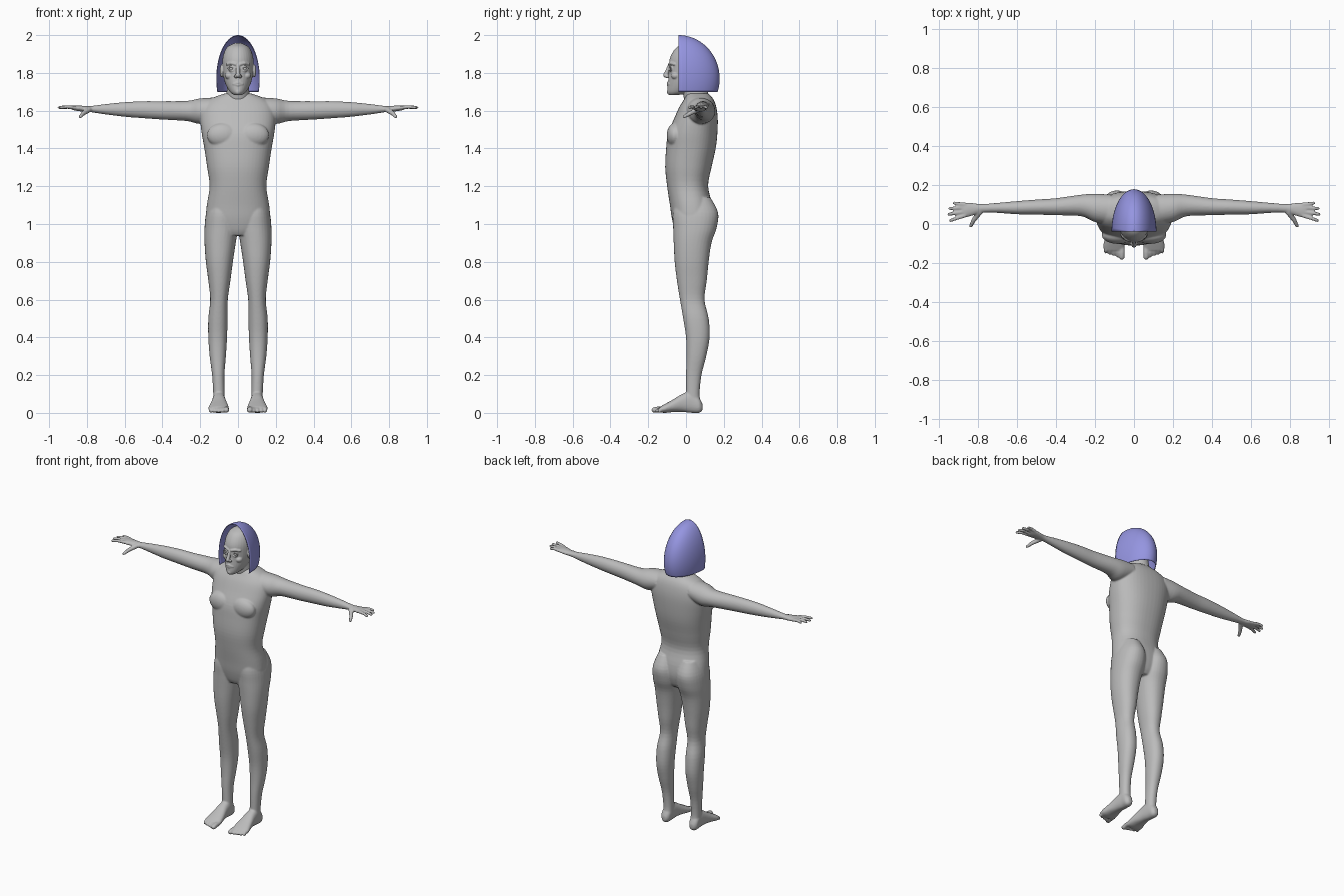
import bpy, bmesh, math
from mathutils import Vector, Matrix

cube = bpy.data.objects.get("Cube")
if cube:
    bpy.data.objects.remove(cube, do_unlink=True)


def material(name, color):
    mat = bpy.data.materials.new(name)
    mat.use_nodes = True
    mat.diffuse_color = (*color, 1)
    mat.node_tree.nodes["Principled BSDF"].inputs["Base Color"].default_value = (*color, 1)
    return mat


grey = material("body grey", (0.5, 0.5, 0.5))
violet = material("hood violet", (0.3, 0.3, 0.75))


def smooth_rows(rows, steps=4):
    """Catmull-Rom interpolation of section rows."""
    pts = [Vector(r) for r in rows]
    pts = [pts[0]] + pts + [pts[-1]]
    out = []
    for a, b, c, d in zip(pts, pts[1:], pts[2:], pts[3:]):
        for i in range(steps):
            t = i / steps
            out.append(b + (c - a) * (t / 2) + (a * 2 - b * 5 + c * 4 - d) * (t * t / 2)
                       + (b * 3 - a - c * 3 + d) * (t ** 3 / 2))
    return out + [pts[-1]]


def loft(bm, axis, rows, power=2.0, sides=32):
    """Rows are (position on axis, min and max on each of the other two axes)."""
    u, v = [i for i in range(3) if i != axis]
    rings = []
    for t, u0, u1, v0, v1 in smooth_rows(rows):
        ring = []
        for k in range(sides):
            a = math.tau * k / sides
            c, s = math.cos(a), math.sin(a)
            p = Vector((0, 0, 0))
            p[axis] = t
            p[u] = (u0 + u1) / 2 + (u1 - u0) / 2 * math.copysign(abs(c) ** (2 / power), c)
            p[v] = (v0 + v1) / 2 + (v1 - v0) / 2 * math.copysign(abs(s) ** (2 / power), s)
            ring.append(bm.verts.new(p))
        rings.append(ring)
    for r, q in zip(rings, rings[1:]):
        for k in range(sides):
            j = (k + 1) % sides
            bm.faces.new((r[k], r[j], q[j], q[k]))
    bm.faces.new(rings[0][::-1])
    bm.faces.new(rings[-1])


def ball(bm, center, size):
    size = size if isinstance(size, tuple) else (size,) * 3
    bmesh.ops.create_uvsphere(bm, u_segments=24, v_segments=16, radius=1,
                              matrix=Matrix.Translation(center) @ Matrix.Diagonal((*size, 1)))


def tube(bm, points, r0, r1):
    """Round-ended chain of tapered segments."""
    pts = [Vector(p) for p in points]
    n = len(pts) - 1
    radii = [r0 + (r1 - r0) * i / n for i in range(n + 1)]
    for p, r in zip(pts, radii):
        ball(bm, p, r)
    for a, b, ra, rb in zip(pts, pts[1:], radii, radii[1:]):
        turn = (b - a).to_track_quat('Z', 'Y').to_matrix().to_4x4()
        bmesh.ops.create_cone(bm, cap_ends=True, segments=16, radius1=ra, radius2=rb,
                              depth=(b - a).length,
                              matrix=Matrix.Translation((a + b) / 2) @ turn)


def mirror_x(bm):
    geom = bm.verts[:] + bm.edges[:] + bm.faces[:]
    copy = bmesh.ops.duplicate(bm, geom=geom)["geom"]
    bmesh.ops.scale(bm, vec=(-1, 1, 1), verts=[g for g in copy if isinstance(g, bmesh.types.BMVert)])


def finish(bm, name, mat, voxel=0, rounds=0):
    bmesh.ops.recalc_face_normals(bm, faces=bm.faces)
    for f in bm.faces:
        f.smooth = True
    me = bpy.data.meshes.new(name)
    bm.to_mesh(me)
    bm.free()
    me.materials.append(mat)
    ob = bpy.data.objects.new(name, me)
    bpy.context.collection.objects.link(ob)
    if voxel:
        fuse = ob.modifiers.new("fuse", 'REMESH')
        fuse.mode = 'VOXEL'
        fuse.voxel_size = voxel
        fuse.use_smooth_shade = True
        soften = ob.modifiers.new("soften", 'SMOOTH')
        soften.factor = 0.5
        soften.iterations = rounds
    return ob


# Body: limbs are made on the left and mirrored
body = bmesh.new()

# Arm and palm
loft(body, 0, [
    (.12, .0, .15, 1.55, 1.67), (.2, .01, .155, 1.53, 1.665), (.27, .04, .15, 1.545, 1.652),
    (.4, .045, .132, 1.553, 1.65), (.5, .048, .125, 1.56, 1.65), (.6, .05, .117, 1.568, 1.645),
    (.7, .057, .108, 1.58, 1.635), (.78, .058, .102, 1.592, 1.625),
    (.82, .045, .107, 1.595, 1.626), (.86, .034, .11, 1.6, 1.628), (.88, .04, .104, 1.606, 1.626)])

# Fingers and thumb
for base, tip, reach in ((.043, .018, .938), (.063, .05, .947), (.083, .08, .942), (.1, .107, .92)):
    tube(body, [(.865, base, 1.616), ((.87 + reach) / 2, (base + tip) / 2, 1.62),
                (reach, tip, 1.617)], .0105, .0085)
tube(body, [(.79, .06, 1.605), (.82, .02, 1.585), (.835, -.01, 1.568)], .015, .009)

# Leg and buttock
loft(body, 2, [
    (.05, .07, .13, .0, .08), (.1, .071, .131, .0, .072), (.2, .072, .137, .0, .082),
    (.3, .064, .15, .003, .107), (.4, .058, .157, 0, .125), (.5, .055, .157, -.015, .12),
    (.6, .054, .147, -.032, .098), (.7, .04, .157, -.048, .11), (.8, .027, .17, -.06, .12),
    (.9, .012, .177, -.065, .135), (.98, 0, .177, -.068, .162), (1.06, .005, .168, -.07, .17),
    (1.14, .03, .14, -.05, .13)], 2.2)

# Foot
loft(body, 1, [
    (.088, .088, .115, .015, .045), (.07, .074, .131, 0, .08), (.03, .069, .133, 0, .115),
    (-.02, .064, .138, .005, .1), (-.07, .054, .148, .004, .07), (-.11, .048, .157, 0, .048),
    (-.135, .053, .153, .002, .034)], 2.3)

# Toes
for i in range(5):
    x = .062 + i * .0205
    r = .015 if i == 0 else .0105
    tube(body, [(x, -.12, .02), (x, -.145 + i * .003, .02), (x, -.168 + i * .007, r)], r, r)

# Chest muscle
ball(body, (.08, -.058, 1.47), (.085, .044, .065))
mirror_x(body)

# Torso
loft(body, 2, [(z, -w, w, front, back) for z, w, front, back in (
    (.94, .1, -.045, .11), (.97, .14, -.06, .13), (1.03, .168, -.075, .145),
    (1.1, .165, -.085, .14), (1.2, .15, -.1, .117), (1.3, .163, -.11, .135),
    (1.4, .178, -.105, .157), (1.48, .192, -.095, .166), (1.56, .2, -.062, .168),
    (1.62, .19, -.035, .16), (1.66, .15, -.01, .145), (1.69, .075, .005, .12))], 2.3, 48)
finish(body, "body", grey, .005, 5)

# Head: paired features first
head = bmesh.new()
eye = Vector((.035, -.071, 1.822))
lid = [eye + Vector((.017 * math.cos(a), -.011 + .004 * math.cos(a), .012 * math.sin(a)))
       for a in (math.tau * k / 10 for k in range(11))]
tube(head, lid, .004, .004)
tube(head, [(.012, -.086, 1.846), (.035, -.08, 1.852), (.058, -.062, 1.846)], .009, .007)
ball(head, (.012, -.1, 1.781), .009)
ball(head, (.086, .005, 1.81), (.01, .02, .034))
ball(head, (.045, -.055, 1.785), (.024, .024, .02))
mirror_x(head)

# Nose, lips and chin
tube(head, [(0, -.088, 1.84), (0, -.099, 1.81), (0, -.108, 1.788)], .008, .013)
for z in (1.748, 1.735):
    tube(head, [(-.024, -.086, 1.741), (0, -.096, z), (.024, -.086, 1.741)], .006, .006)
ball(head, (0, -.083, 1.7), .018)

# Neck
loft(head, 2, [(1.62, -.07, .07, 0, .13), (1.67, -.064, .064, -.012, .122),
               (1.72, -.058, .058, -.02, .112), (1.78, -.055, .055, -.02, .1)])

# Skull and jaw
loft(head, 2, [(z, -w, w, front, back) for z, w, front, back in (
    (1.683, .02, -.088, -.04), (1.7, .043, -.098, .03), (1.74, .066, -.096, .09),
    (1.78, .077, -.092, .11), (1.82, .082, -.09, .118), (1.87, .082, -.087, .12),
    (1.91, .073, -.07, .11), (1.94, .054, -.043, .085), (1.957, .02, 0, .045))])
finish(head, "head", grey, .0032, 3)

# Eyeballs
eyes = bmesh.new()
ball(eyes, eye, .0135)
mirror_x(eyes)
finish(eyes, "eyes", grey)

# Hood: egg-shaped shell, open at the face and below
hood = bmesh.new()
bmesh.ops.create_uvsphere(hood, u_segments=64, v_segments=48, radius=1, matrix=(
    Matrix.Translation((0, -.04, 1.77)) @ Matrix.Diagonal((.115, .218, .23, 1))))
for point, normal in (((0, -.0395, 0), (0, -1, 0)), ((0, 0, 1.7), (0, 0, -1))):
    bmesh.ops.bisect_plane(hood, geom=hood.verts[:] + hood.edges[:] + hood.faces[:],
                           plane_co=point, plane_no=normal, clear_outer=True)
shell = finish(hood, "hood", violet).modifiers.new("thickness", 'SOLIDIFY')
shell.thickness = .003
shell.offset = -1
